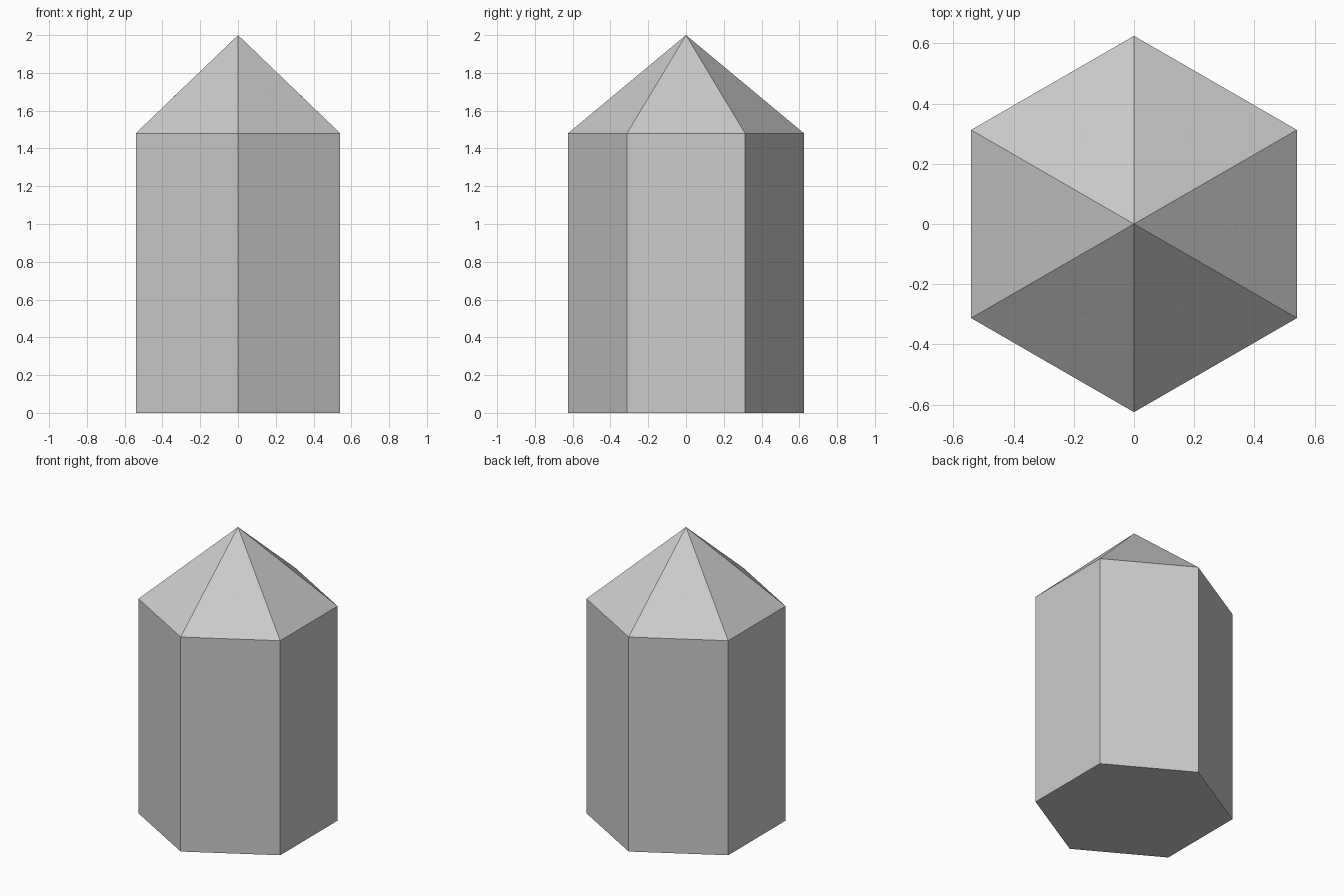
import bpy, bmesh
from math import sin, cos, tau

if "Cube" in bpy.data.objects:
    bpy.data.objects.remove(bpy.data.objects["Cube"])

RADIUS, SHOULDER, TOP, SIDES = 0.625, 1.48, 2.0, 6

# Six-sided shaft with a pointed cap, corners on the +y / -y axis
bm = bmesh.new()
def ring(z):
    return [bm.verts.new((-RADIUS * sin(tau * i / SIDES), RADIUS * cos(tau * i / SIDES), z))
            for i in range(SIDES)]

low, high = ring(0), ring(SHOULDER)
apex = bm.verts.new((0, 0, TOP))
bm.faces.new(low[::-1])
for i in range(SIDES):
    j = (i + 1) % SIDES
    bm.faces.new((low[i], low[j], high[j], high[i]))
    bm.faces.new((high[i], high[j], apex))
mesh = bpy.data.meshes.new("crystal")
bm.to_mesh(mesh)
bm.free()
bpy.context.collection.objects.link(bpy.data.objects.new("crystal", mesh))

# Inner ball that just grazes through the six cap faces
bpy.ops.mesh.primitive_uv_sphere_add(segments=48, ring_count=24, radius=0.477, location=(0, 0, 1.34))
bpy.context.object.name = "inner_core"
bpy.ops.object.shade_smooth()
